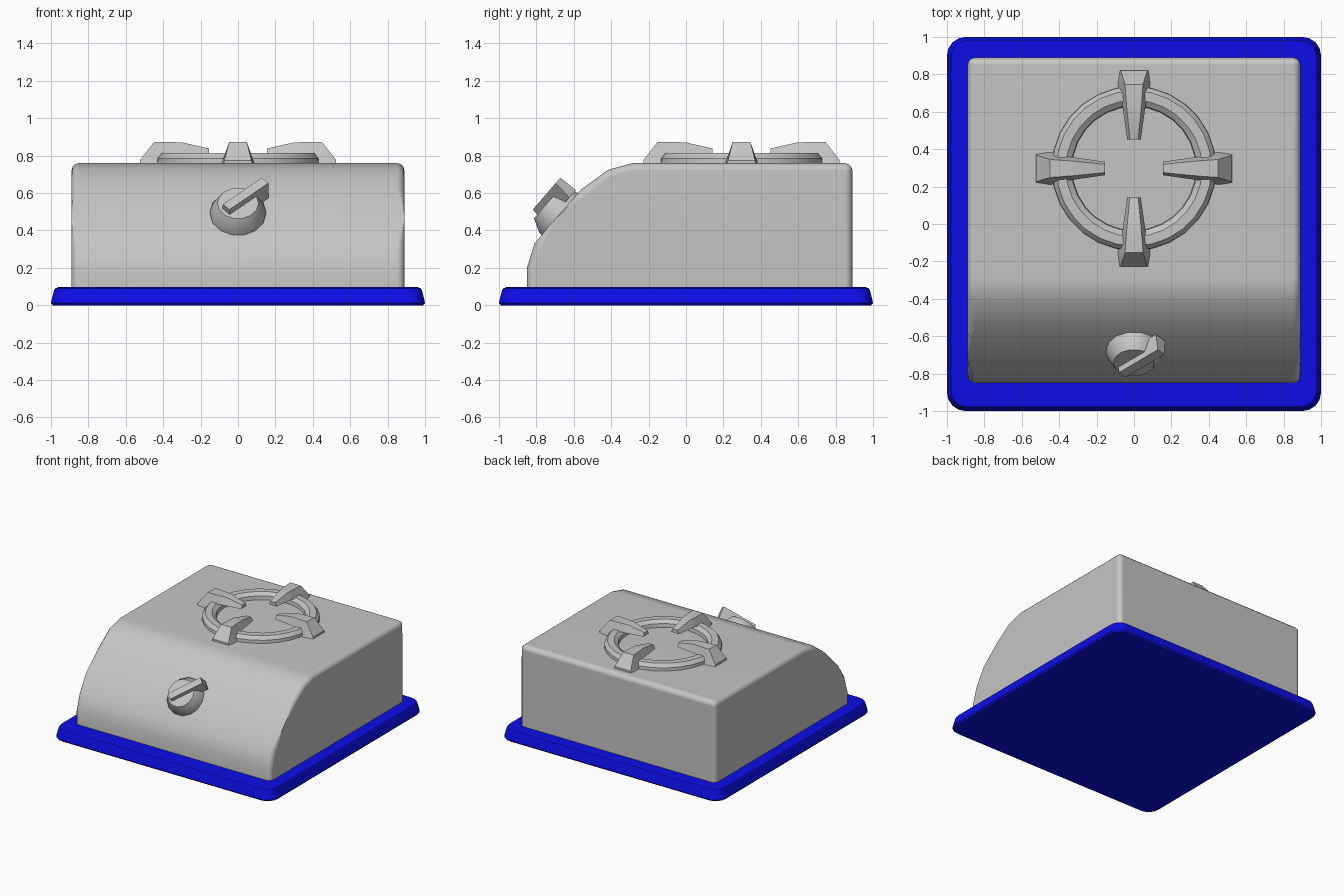
import bpy, bmesh, math
from mathutils import Vector, Matrix

if "Cube" in bpy.data.objects:
    bpy.data.objects.remove(bpy.data.objects["Cube"])


def material(name, rgb):
    m = bpy.data.materials.new(name)
    m.diffuse_color = (*rgb, 1)
    m.use_nodes = True
    m.node_tree.nodes["Principled BSDF"].inputs["Base Color"].default_value = m.diffuse_color
    return m


GREY = material("metal_grey", (0.56, 0.56, 0.56))
BLUE = material("base_blue", (0.004, 0.004, 0.8))


def finish(name, bm, mat, angle=35, weighted=False):
    bmesh.ops.recalc_face_normals(bm, faces=bm.faces)
    me = bpy.data.meshes.new(name)
    bm.to_mesh(me)
    bm.free()
    me.materials.append(mat)
    ob = bpy.data.objects.new(name, me)
    bpy.context.collection.objects.link(ob)
    bpy.ops.object.select_all(action='DESELECT')
    ob.select_set(True)
    bpy.context.view_layer.objects.active = ob
    bpy.ops.object.shade_smooth_by_angle(angle=math.radians(angle))
    if weighted:
        ob.modifiers.new("weighted", 'WEIGHTED_NORMAL').keep_sharp = True
    return ob


def loft(bm, rings, caps=True, closed=False):
    """Join equal-length rings of points with quads."""
    vs = [[bm.verts.new(p) for p in ring] for ring in rings]
    n = len(vs[0])
    pairs = list(zip(vs, vs[1:])) + ([(vs[-1], vs[0])] if closed else [])
    for a, b in pairs:
        for i in range(n):
            j = (i + 1) % n
            bm.faces.new((a[i], a[j], b[j], b[i]))
    if caps and not closed:
        bm.faces.new(vs[0])
        bm.faces.new(vs[-1])


def circle(r, z, n):
    return [(r * math.cos(2 * math.pi * i / n), r * math.sin(2 * math.pi * i / n), z)
            for i in range(n)]


# base plate: rounded square, slightly tapered, softened top edge
def rounded_square(half, z, r):
    pts = []
    for q in range(4):
        c = Matrix.Rotation(q * math.pi / 2, 3, 'Z') @ Vector((half - r, half - r, z))
        for k in range(5):
            a = q * math.pi / 2 + k * math.pi / 8
            pts.append(c + Vector((r * math.cos(a), r * math.sin(a), 0)))
    return pts


bm = bmesh.new()
loft(bm, [rounded_square(h, z, r) for h, z, r in
          ((0.99, 0, 0.09), (1.0, 0.012, 0.1), (0.985, 0.075, 0.09),
           (0.978, 0.09, 0.085), (0.96, 0.097, 0.075))])
finish("base_plate", bm, BLUE, 40, True)

# body: side profile with sloped front, extruded across the width
profile = [(-0.85, 0.08), (-0.85, 0.2), (-0.81, 0.33), (-0.70, 0.46), (-0.56, 0.62),
           (-0.415, 0.725), (-0.285, 0.76), (0.89, 0.76), (0.89, 0.08)]
bm = bmesh.new()
loft(bm, [[(x, y, z) for y, z in profile] for x in (-0.89, 0.89)])
edges = []
for e in bm.edges:
    a, b = e.verts[0].co, e.verts[1].co
    if min(a.z, b.z) < 0.1 and max(a.z, b.z) < 0.1:
        continue
    back_edge = a.y > 0.8 and b.y > 0.8
    if back_edge or a.x == b.x:
        edges.append(e)
bmesh.ops.bevel(bm, geom=edges, offset=0.04, segments=3, profile=0.5, affect='EDGES')
finish("stove_body", bm, GREY, 45, True)

# burner ring
CENTRE = Vector((0, 0.297, 0))
bm = bmesh.new()
loft(bm, [circle(r, z, 28) for r, z in
          ((0.44, 0.75), (0.438, 0.785), (0.415, 0.813), (0.365, 0.813),
           (0.335, 0.79), (0.33, 0.75))], closed=True)
bmesh.ops.translate(bm, vec=CENTRE, verts=bm.verts)
finish("burner_ring", bm, GREY, 35)

# four pan supports: (radius, bottom z, top z, bottom half width, top half width)
sections = [(0.525, 0.75, 0.775, 0.078, 0.072), (0.45, 0.75, 0.872, 0.09, 0.048),
            (0.39, 0.75, 0.872, 0.075, 0.044), (0.34, 0.81, 0.872, 0.062, 0.04),
            (0.295, 0.81, 0.87, 0.056, 0.036), (0.155, 0.81, 0.838, 0.036, 0.022)]
for i, side in enumerate(("right", "back", "left", "front")):
    bm = bmesh.new()
    loft(bm, [[(r, -wb, zb), (r, wb, zb), (r, wt, zt), (r, -wt, zt)]
              for r, zb, zt, wb, wt in sections])
    bmesh.ops.transform(bm, verts=bm.verts, matrix=Matrix.Translation(CENTRE)
                        @ Matrix.Rotation(i * math.pi / 2, 4, 'Z'))
    finish("pan_support_" + side, bm, GREY, 25)

# knob frame: x across, y up the slope, z out of the slope
KNOB = (Matrix.Translation((0, -0.682, 0.493))
        @ Matrix.Rotation(math.atan2(0.756, 0.654), 4, 'X'))

bm = bmesh.new()
loft(bm, [circle(r, z, 14) for r, z in ((0.15, -0.05), (0.15, 0.01), (0.11, 0.08))])
bmesh.ops.transform(bm, verts=bm.verts, matrix=KNOB)
finish("knob_dial", bm, GREY, 30)

# grip bar across the dial, turned to the upper right
bm = bmesh.new()
loft(bm, [[(u0, -w, z), (u1, -w, z), (u1, w, z), (u0, w, z)]
          for u0, u1, w, z in ((-0.09, 0.19, 0.036, 0.01), (-0.085, 0.195, 0.026, 0.116))])
bmesh.ops.transform(bm, verts=bm.verts,
                    matrix=KNOB @ Matrix.Rotation(math.radians(42), 4, 'Z'))
finish("knob_grip", bm, GREY, 30)
